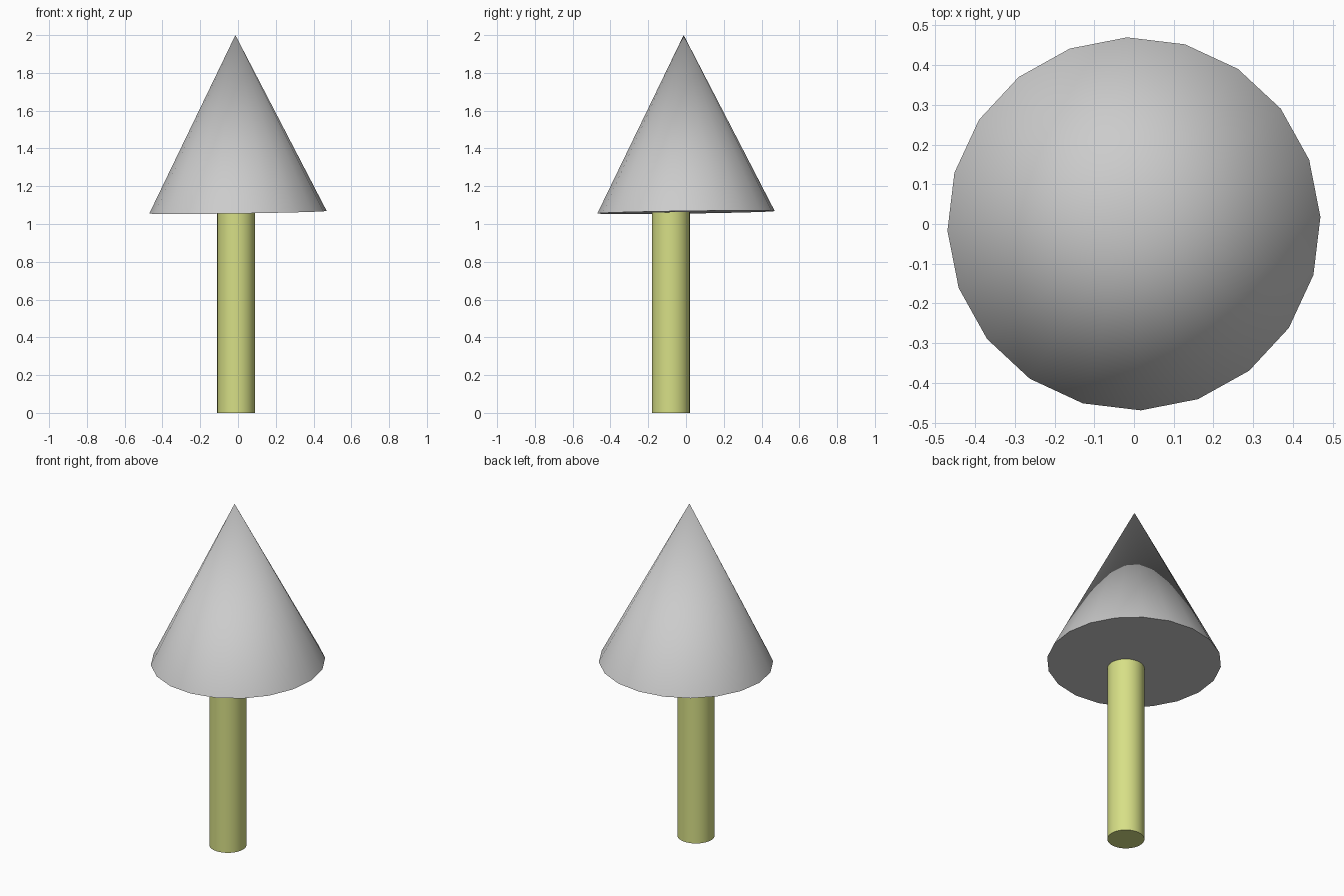
import bpy
import math

if "Cube" in bpy.data.objects:
    bpy.data.objects.remove(bpy.data.objects["Cube"])


def finish(name):
    obj = bpy.context.object
    obj.name = name
    bpy.ops.object.shade_smooth_by_angle(angle=math.radians(30))
    return obj


# Upright round stem, set slightly off-centre under the cap
STEM_TOP = 1.07
bpy.ops.mesh.primitive_cylinder_add(
    vertices=32, radius=0.1, depth=STEM_TOP, location=(-0.01, -0.08, STEM_TOP / 2))
stem = finish("stem")
green = bpy.data.materials.new("yellow_green")
green.diffuse_color = (0.68, 0.74, 0.24, 1)
green.use_nodes = True
green.node_tree.nodes["Principled BSDF"].inputs["Base Color"].default_value = green.diffuse_color
stem.data.materials.append(green)

# Twenty-sided cone cap, leaning very slightly to the front left
BASE_Z, HEIGHT = 1.062, 0.938
bpy.ops.mesh.primitive_cone_add(
    vertices=20, radius1=0.47, radius2=0, depth=HEIGHT,
    location=(-0.007, -0.006, BASE_Z + HEIGHT / 2),
    rotation=(0.013, -0.015, math.radians(2.1)))
finish("cone_cap")
